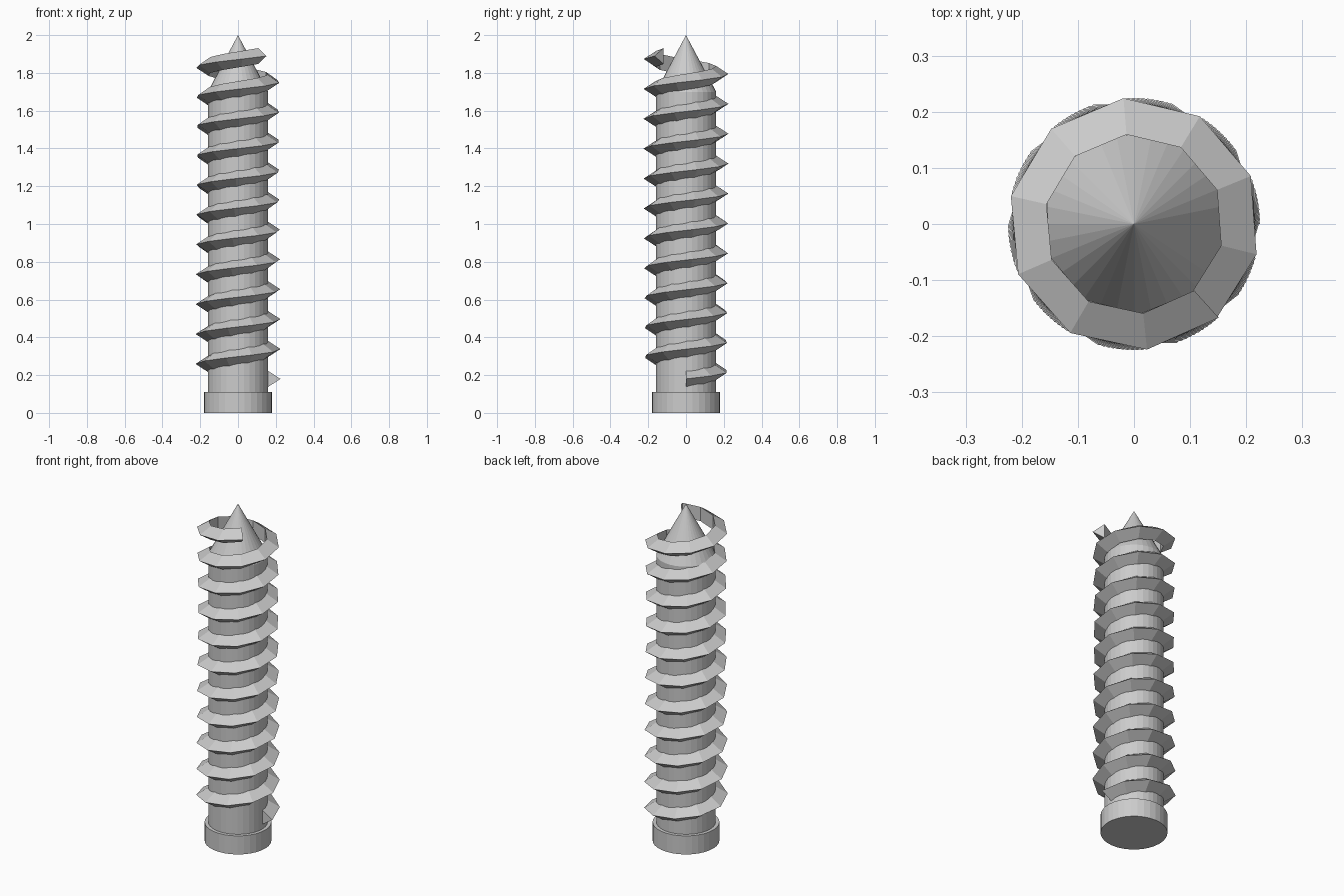
import bpy, bmesh, math
from mathutils import Vector

cube = bpy.data.objects.get("Cube")
if cube:
    bpy.data.objects.remove(cube, do_unlink=True)

steel = bpy.data.materials.new("grey_steel")
steel.use_nodes = True
GREY = (0.6, 0.6, 0.6, 1)
steel.diffuse_color = GREY
steel.node_tree.nodes["Principled BSDF"].inputs["Base Color"].default_value = GREY


def finish(bm, name):
    bmesh.ops.recalc_face_normals(bm, faces=bm.faces)
    mesh = bpy.data.meshes.new(name)
    bm.to_mesh(mesh)
    bm.free()
    mesh.materials.append(steel)
    obj = bpy.data.objects.new(name, mesh)
    bpy.context.collection.objects.link(obj)
    return obj


def round_part(name, r_bottom, r_top, z0, z1, sides=32):
    bm = bmesh.new()
    bmesh.ops.create_cone(bm, cap_ends=True, segments=sides, radius1=r_bottom,
                          radius2=r_top, depth=z1 - z0)
    bmesh.ops.translate(bm, verts=bm.verts, vec=(0, 0, (z0 + z1) / 2))
    return finish(bm, name)


# Head, shaft and pointed tip
SHAFT_R, TIP_Z = 0.16, 1.70
round_part("head", 0.18, 0.18, 0, 0.11)
round_part("shaft", SHAFT_R, SHAFT_R, 0.10, TIP_Z)
round_part("tip", SHAFT_R, 0, TIP_Z, 2.0)

# Thread: a triangular section swept up a coarse right-handed helix
STEPS, TURNS, PITCH, START_Z = 108, 10.867, 0.1573, 0.18
section = [(SHAFT_R, -0.042), (0.225, 0), (SHAFT_R, 0.042)]
bm = bmesh.new()
rings = []
for i in range(STEPS + 1):
    turn = TURNS * i / STEPS
    a = turn * math.tau
    z = START_Z + turn * PITCH
    rings.append([bm.verts.new(Vector((r * math.cos(a), r * math.sin(a), z + dz)))
                  for r, dz in section])
for low, high in zip(rings, rings[1:]):
    for j in range(3):
        k = (j + 1) % 3
        bm.faces.new((low[j], low[k], high[k], high[j]))
bm.faces.new(rings[0])
bm.faces.new(rings[-1])
finish(bm, "thread")
